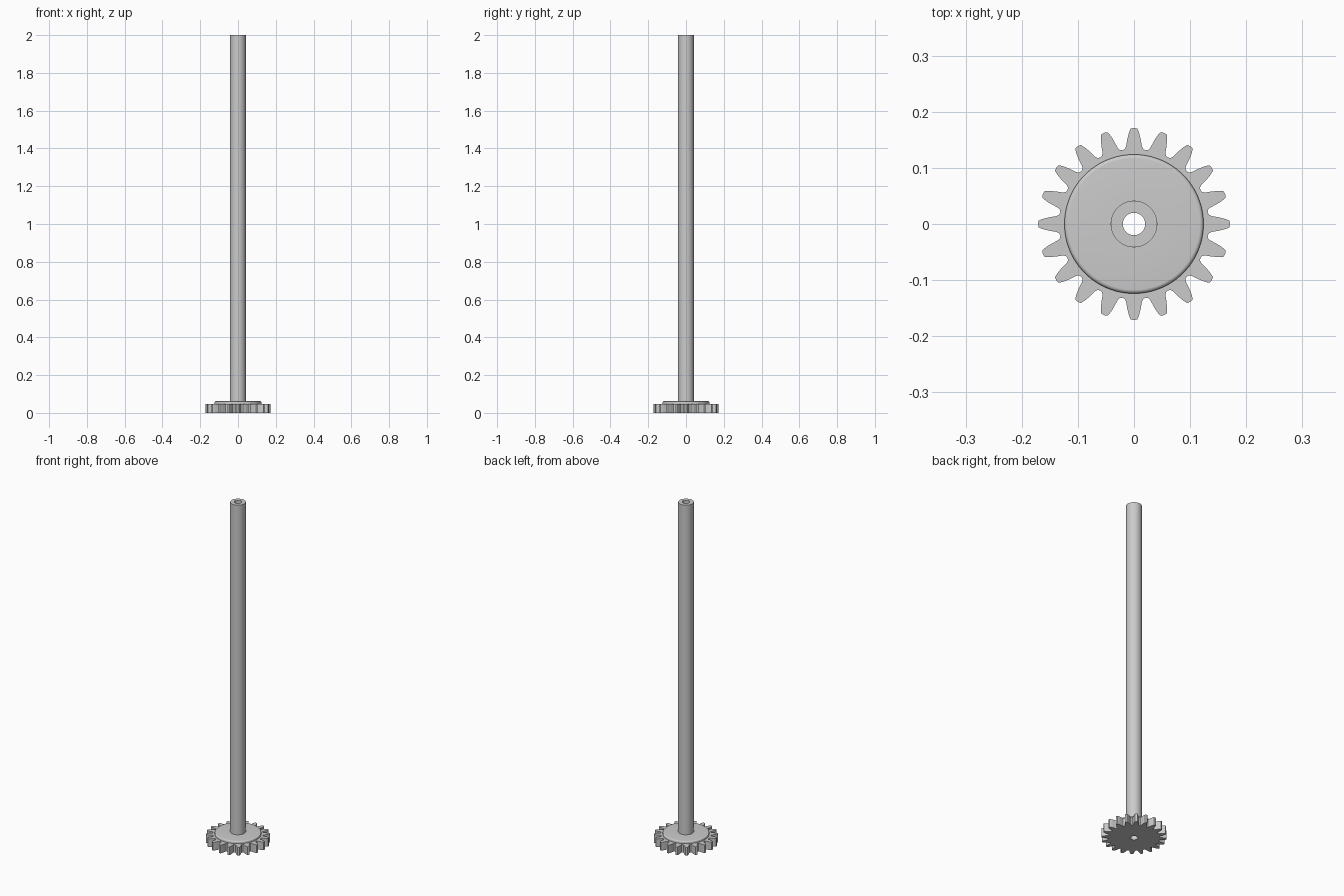
import bpy, bmesh, math

cube = bpy.data.objects.get("Cube")
if cube:
    bpy.data.objects.remove(cube, do_unlink=True)

GREY = (0.6, 0.6, 0.6, 1)
grey = bpy.data.materials.new("plain grey")
grey.diffuse_color = GREY
grey.use_nodes = True
grey.node_tree.nodes["Principled BSDF"].inputs["Base Color"].default_value = GREY

BORE, SHAFT, HUB = 0.02, 0.0415, 0.124
GEAR_TOP, HUB_TOP, HEIGHT = 0.048, 0.062, 2.0
TEETH, STEPS = 20, 16          # points per tooth
COUNT = TEETH * STEPS


def polar(r, a, z):
    return (r * math.cos(a), r * math.sin(a), z)


def ring(radius, z, n):
    return [polar(radius, 2 * math.pi * i / n, z) for i in range(n)]


def loft(name, rings, closed=False):
    """Skin a stack of equally sized rings into one smooth-shaded part."""
    bm = bmesh.new()
    loops = [[bm.verts.new(p) for p in r] for r in rings]
    pairs = list(zip(loops, loops[1:]))
    if closed:
        pairs.append((loops[-1], loops[0]))
    for a, b in pairs:
        n = len(a)
        for i in range(n):
            j = (i + 1) % n
            bm.faces.new((a[i], a[j], b[j], b[i]))
    bmesh.ops.recalc_face_normals(bm, faces=bm.faces)
    mesh = bpy.data.meshes.new(name)
    bm.to_mesh(mesh)
    bm.free()
    mesh.materials.append(grey)
    obj = bpy.data.objects.new(name, mesh)
    bpy.context.collection.objects.link(obj)
    bpy.ops.object.select_all(action="DESELECT")
    obj.select_set(True)
    bpy.context.view_layer.objects.active = obj
    bpy.ops.object.shade_smooth_by_angle(angle=math.radians(35))
    return obj


# Half tooth from tip to valley: degrees off the tooth centre, radius
half = [(0, .171), (1.9, .1702), (2.4, .168), (3.4, .161), (4.5, .152),
        (5.4, .143), (5.9, .1385), (7.0, .1345), (9, .133)]
tooth = half + [(18 - a, r) for a, r in half[-2:0:-1]]
outline = [(r, math.radians(a + 360 / TEETH * t)) for t in range(TEETH) for a, r in tooth]


def gear_ring(z):
    return [polar(r, a, z) for r, a in outline]


def bore_ring(z):
    return [polar(BORE, a, z) for _, a in outline]


# Toothed wheel, with the bore through it
loft("gear_wheel", [bore_ring(0), gear_ring(0), gear_ring(GEAR_TOP), bore_ring(GEAR_TOP)], True)

# Raised hub disc with a rounded rim
FILLET = 0.007
rim = [(HUB - FILLET + FILLET * math.cos(t), HUB_TOP - FILLET + FILLET * math.sin(t))
       for t in (k * math.pi / 12 for k in range(7))]
hub = [(HUB, GEAR_TOP)] + rim + [(SHAFT, HUB_TOP)]
loft("hub_disc", [ring(r, z, 96) for r, z in hub])

# Long hollow shaft
tube = [(BORE, GEAR_TOP), (SHAFT, GEAR_TOP), (SHAFT, HEIGHT), (BORE, HEIGHT)]
loft("hollow_shaft", [ring(r, z, 64) for r, z in tube], True)
